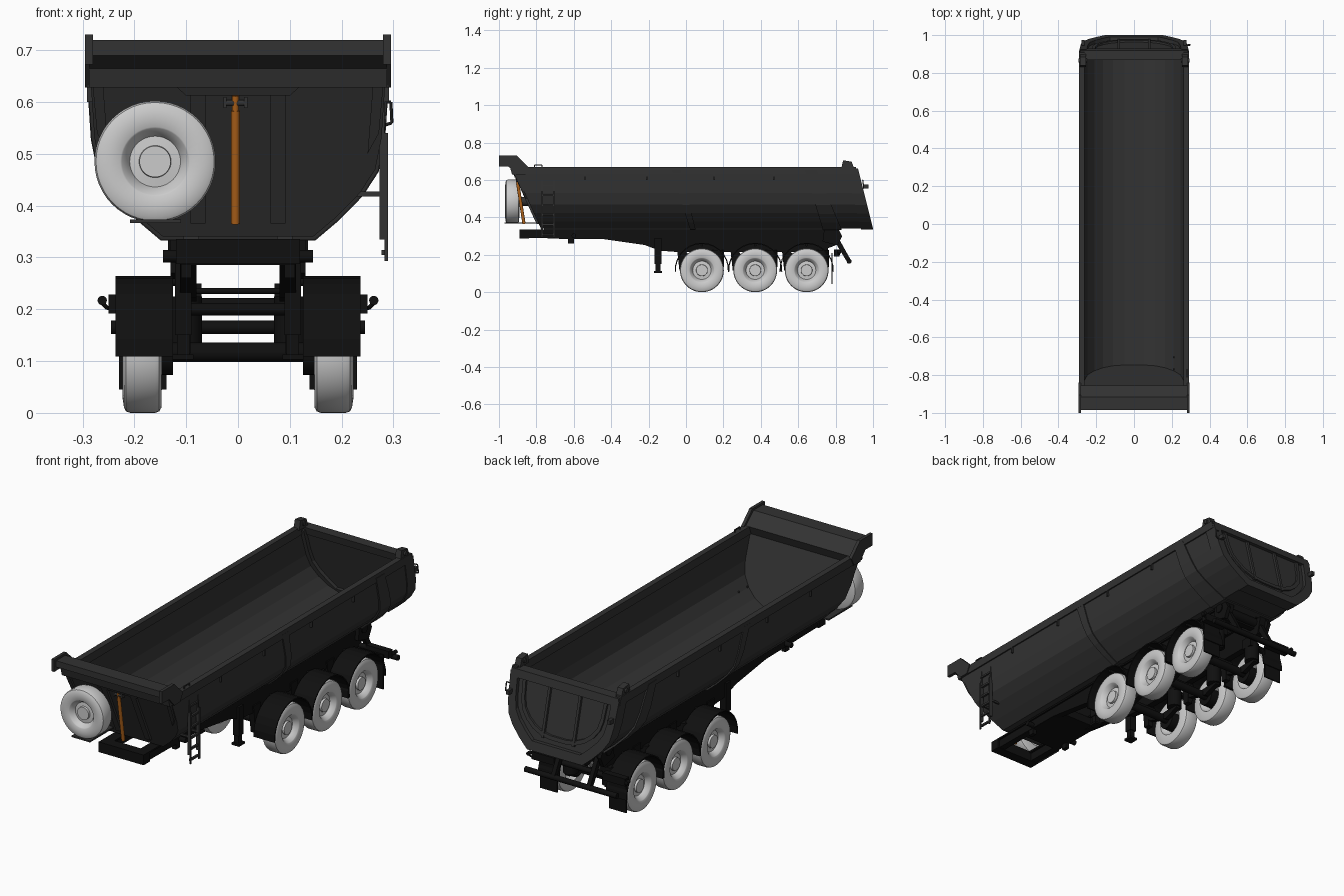
import bpy, bmesh, math
from mathutils import Vector

if "Cube" in bpy.data.objects:
    bpy.data.objects.remove(bpy.data.objects["Cube"])


def material(name, rgb):
    m = bpy.data.materials.new(name)
    m.diffuse_color = (*rgb, 1)
    m.use_nodes = True
    m.node_tree.nodes["Principled BSDF"].inputs["Base Color"].default_value = m.diffuse_color
    return m


TUB = material("tub_grey", (0.032, 0.032, 0.032))
BLACK = material("chassis_black", (0.005, 0.005, 0.005))
ORANGE = material("ram_orange", (0.42, 0.12, 0.01))


def finish(name, bm, mat=None, smooth=False):
    bmesh.ops.recalc_face_normals(bm, faces=bm.faces)
    me = bpy.data.meshes.new(name)
    bm.to_mesh(me)
    bm.free()
    ob = bpy.data.objects.new(name, me)
    bpy.context.collection.objects.link(ob)
    if mat:
        me.materials.append(mat)
    if smooth:
        bpy.context.view_layer.objects.active = ob
        ob.select_set(True)
        bpy.ops.object.shade_smooth_by_angle(angle=math.radians(35))
        ob.select_set(False)
    return ob


def bridge(name, a, b, mat, smooth=False):
    """Solid between two matching loops of points."""
    bm = bmesh.new()
    va, vb = [bm.verts.new(p) for p in a], [bm.verts.new(p) for p in b]
    n = len(a)
    bm.faces.new(va)
    bm.faces.new(vb)
    for i in range(n):
        bm.faces.new((va[i], va[(i + 1) % n], vb[(i + 1) % n], vb[i]))
    return finish(name, bm, mat, smooth)


def section(name, prof, fa, fb, mat=TUB):
    """(x, z) profile run along y between two leaning planes."""
    return bridge(name, [(x, fa(z), z) for x, z in prof], [(x, fb(z), z) for x, z in prof], mat)


def plate(name, prof, x0, x1, mat=BLACK):
    """(y, z) profile run along x."""
    return bridge(name, [(x0, y, z) for y, z in prof], [(x1, y, z) for y, z in prof], mat)


def rect(u0, u1, v0, v1):
    return [(u0, v0), (u1, v0), (u1, v1), (u0, v1)]


def box(name, x0, x1, y0, y1, z0, z1, mat=BLACK):
    return plate(name, rect(y0, y1, z0, z1), x0, x1, mat)


def tube(name, p, q, r, mat=BLACK, n=16):
    p, q = Vector(p), Vector(q)
    u = (q - p).orthogonal().normalized()
    v = (q - p).normalized().cross(u)
    ring = [(u * math.cos(t) + v * math.sin(t)) * r for t in (2 * math.pi * i / n for i in range(n))]
    return bridge(name, [p + d for d in ring], [q + d for d in ring], mat, True)


def pipe(name, pts, r, mat=BLACK):
    for a, b in zip(pts, pts[1:]):
        tube(name, a, b, r, mat, 8)


def wheel(name, centre, out):
    """Lathe a tyre with a dished rim facing the direction out."""
    prof = [(0, .024), (.03, .024), (.031, .014), (.049, .012), (.053, .02), (.064, .035), (.067, .037),
            (.09, .0385), (.107, .036), (.114, .032), (.117, .024), (.117, -.024), (.114, -.032),
            (.107, -.036), (.067, -.037), (.06, -.02), (.045, -.005), (0, -.005)]
    bm = bmesh.new()
    vs = [bm.verts.new((r, 0, h)) for r, h in prof]
    es = [bm.edges.new(e) for e in zip(vs, vs[1:])]
    bmesh.ops.spin(bm, geom=vs + es, cent=(0, 0, 0), axis=(0, 0, 1), angle=2 * math.pi, steps=48)
    bmesh.ops.remove_doubles(bm, verts=bm.verts, dist=1e-5)
    ob = finish(name, bm, None, True)
    ob.rotation_euler = Vector(out).to_track_quat('Z', 'Y').to_euler()
    ob.location = centre


def full(half):
    return half + [(-x, z) for x, z in reversed(half) if x > 0]


def scaled(half, k):
    return [(x * k, .65 - (.65 - z) * k) for x, z in half]


def u_shape(outer, inner):
    o, i = full(outer[::-1])[::-1], full(inner[::-1])[::-1]
    return o + i[::-1]


def plane(y, slope, z0):
    return lambda z: y + slope * (z - z0)


def shift(f, d):
    return lambda z: f(z) + d


# Tub shell with leaning front wall and tailgate
OUT = [(.145, .34), (.19, .378), (.235, .424), (.265, .47), (.277, .53), (.285, .65)]
INN = [(.05, .352), (.11, .361), (.165, .385), (.21, .42), (.245, .465), (.26, .52), (.27, .65)]
front, rear = plane(-.785, -.455, .36), plane(1.0, -.25, .34)


def ushell(outer, inner):
    left = [(-x, z) for x, z in outer[::-1]]
    return left + outer + inner[::-1] + [(-x, z) for x, z in inner]


section("tub_shell", ushell(OUT, INN), front, shift(rear, -.03))
section("front_wall", full(OUT), front, shift(front, .035))
section("tailgate_panel", full(scaled(OUT, .99)), shift(rear, -.045), shift(rear, -.018))
section("tailgate_frame", ushell(scaled(OUT, 1.015), scaled(OUT, .88)), shift(rear, -.065), rear)
section("tailgate_inner_ring", ushell(scaled(INN, .84), scaled(INN, .78)), shift(rear, -.03), shift(rear, -.008))
section("tailgate_top_bar", rect(-.285, .285, .625, .662), shift(rear, -.05), rear)
for s in (1, -1):
    section("tailgate_rib", rect(s * .075, s * .088, .40, .63), shift(rear, -.03), shift(rear, -.006))

# Body bands wrapped round the outside of the tub
section("side_rib", ushell(scaled(OUT, 1.02), scaled(OUT, .98)), plane(.02, -.31, .34), plane(.05, -.25, .34))
section("rear_band", ushell(scaled(OUT, 1.025), scaled(OUT, .98)), plane(.73, -.3, .34), plane(.83, -.42, .34))

# Top rails, hooks and tailgate hinges
for s in (1, -1):
    section("top_rail", rect(s * .262, s * .29, .628, .668), front, shift(rear, -.01))
    for y in (-.54, -.21, .15, .47):
        box("sheet_hook", s * .278, s * .291, y - .004, y + .004, .60, .63, TUB)
    plate("tailgate_hinge", [(.83, .66), (.84, .705), (.885, .698), (.90, .66)], s * .255, s * .285, TUB)
    tube("hinge_pin", (s * .25, .865, .682), (s * .293, .865, .682), .011, TUB)
    plate("tailgate_lug", [(.95, .555), (.975, .555), (.975, .575), (.945, .575)], s * .262, s * .278, TUB)

# Front visor, head beam and wall ribs
plate("visor", [(-.985, .72), (-.915, .72), (-.855, .668), (-.87, .628), (-.93, .628), (-.94, .665), (-.985, .69)],
      -.288, .288, TUB)
for s in (1, -1):
    plate("visor_end", [(-1, .73), (-.905, .73), (-.84, .667), (-.86, .628), (-.905, .628), (-.945, .672), (-1, .672)],
          s * .28, s * .295, TUB)
    section("front_rib", rect(s * .063, s * .092, .365, .615), shift(front, -.012), front)
    section("front_corner_rib", [(s * .25, .5), (s * .272, .54), (s * .28, .628), (s * .26, .628)],
            shift(front, -.01), front)
section("head_beam", [(-.12, .63), (.12, .63), (.10, .612), (-.10, .612)], shift(front, -.015), front)

# Tipping ram
tube("ram_barrel", (-.005, -.866, .365), (-.005, -.90, .583), .0085, ORANGE)
tube("ram_head", (-.005, -.90, .58), (-.005, -.905, .612), .0065, ORANGE)
tube("ram_pin", (-.028, -.903, .598), (.018, -.903, .598), .006, TUB)
for x in (-.025, .015):
    box("ram_bracket", x - .003, x + .003, -.91, -.885, .588, .61, TUB)

# Spare wheel on its carrier
wheel("spare_wheel", (-.16, -.928, .485), (0, -1, 0))
box("spare_carrier_shelf", -.208, -.11, -.97, -.79, .366, .373, TUB)
tube("spare_carrier_post", (-.16, -.92, .485), (-.16, -.83, .485), .025, TUB)

# Ladder and grab handle on the right side
for y in (-.77, -.705):
    box("ladder_rail_lower", .283, .289, y - .005, y + .005, .293, .54, TUB)
    box("ladder_rail_upper", .273, .283, y - .005, y + .005, .335, .60, TUB)
    box("ladder_bracket", .21, .284, y - .004, y + .004, .418, .427, TUB)
for i in range(6):
    box("ladder_rung", .277, .287, -.77, -.705, .305 + i * .052, .314 + i * .052, TUB)
pipe("grab_handle", [(.28, -.81, .66), (.28, -.81, .68), (.28, -.77, .68), (.28, -.77, .66)], .003, TUB)
pipe("latch_handle", [(.28, .945, .6), (.295, .945, .6), (.297, .95, .56), (.283, .95, .555)], .003, TUB)

# Chassis rails, front frame and crossmembers
for s in (1, -1):
    plate("chassis_rail", [(-.89, .29), (-.45, .285), (-.22, .252), (-.14, .222), (-.05, .215), (.70, .215),
                           (.80, .25), (.82, .33), (-.89, .33)], s * .08, s * .112)
    box("rail_flange", s * .07, s * .12, -.89, .80, .328, .336)
    tube("front_lug", (s * .11, -.60, .302), (s * .145, -.60, .302), .012)
    box("coupling_block", s * .09, s * .11, -.63, -.60, .26, .29)
    box("tub_bearer", s * .075, s * .105, -.76, .78, .335, .343, TUB)
box("front_crossmember", -.12, .12, -.89, -.84, .287, .336)
box("kingpin_plate", -.11, .11, -.68, -.42, .285, .30)
for y in (-.42, -.15, .22, .50, .76):
    box("crossmember", -.085, .085, y - .015, y + .015, .285, .325)
for y in (.0, .28, .56):
    tube("lower_crossmember", (-.12, y, .20), (.12, y, .20), .012)

# Landing legs
for s in (1, -1):
    box("landing_leg", s * .09, s * .122, -.168, -.132, .15, .29)
    box("landing_leg_inner", s * .094, s * .118, -.163, -.137, .11, .16)
    box("landing_foot", s * .086, s * .126, -.172, -.128, .103, .113)
tube("landing_leg_shaft", (-.1, -.15, .235), (.1, -.15, .235), .006)

# Axles, suspension, wheels and mudguards
for y in (.085, .37, .645):
    tube("axle", (-.17, y, .117), (.17, y, .117), .019)
    for s in (1, -1):
        wheel("road_wheel", (s * .184, y, .117), (s, 0, 0))
        tube("brake_drum", (s * .125, y, .117), (s * .178, y, .117), .044, n=24)
        plate("hanger", [(y - .135, .25), (y - .08, .25), (y - .09, .115), (y - .12, .115)], s * .092, s * .118)
        plate("trailing_arm", [(y - .12, .15), (y + .03, .10), (y + .11, .125), (y + .11, .14), (y, .135),
                               (y - .11, .168)], s * .094, s * .116)
        tube("air_bag", (s * .103, y + .085, .135), (s * .103, y + .085, .225), .034)
        arc = [math.radians(-4 + 188 * i / 14) for i in range(15)]
        guard = [(y + r * math.cos(a), .119 + r * math.sin(a)) for r, aa in ((.145, arc), (.139, arc[::-1]))
                 for a in aa]
        plate("mudguard", guard, s * .125, s * .236)
        tube("mudguard_stay", (s * .10, y, .252), (s * .22, y, .252), .007)

# Rear hinge, mud flaps, lamp bar and underrun bumper
tube("tipping_shaft", (-.135, .775, .315), (.135, .775, .315), .022)
tube("lamp_bar", (-.23, .805, .21), (.23, .805, .21), .012)
tube("underrun_bar", (-.245, .872, .165), (.245, .872, .165), .013)
for s in (1, -1):
    plate("tipping_hinge", [(.73, .27), (.81, .25), (.835, .30), (.81, .345), (.74, .345)], s * .112, s * .13)
    plate("underrun_arm", [(.79, .28), (.815, .29), (.885, .165), (.865, .155)], s * .085, s * .105)
    box("mud_flap", s * .138, s * .23, .777, .784, .045, .21)
    box("lamp_box", s * .13, s * .25, .79, .82, .192, .228)
    pipe("marker_lamp_arm", [(s * .24, .81, .205), (s * .252, .82, .202), (s * .265, .82, .215)], .004)
    tube("marker_lamp", (s * .262, .81, .217), (s * .262, .83, .217), .009)
    box("air_tank_bracket", s * .07, s * .11, .70, .76, .20, .25)
